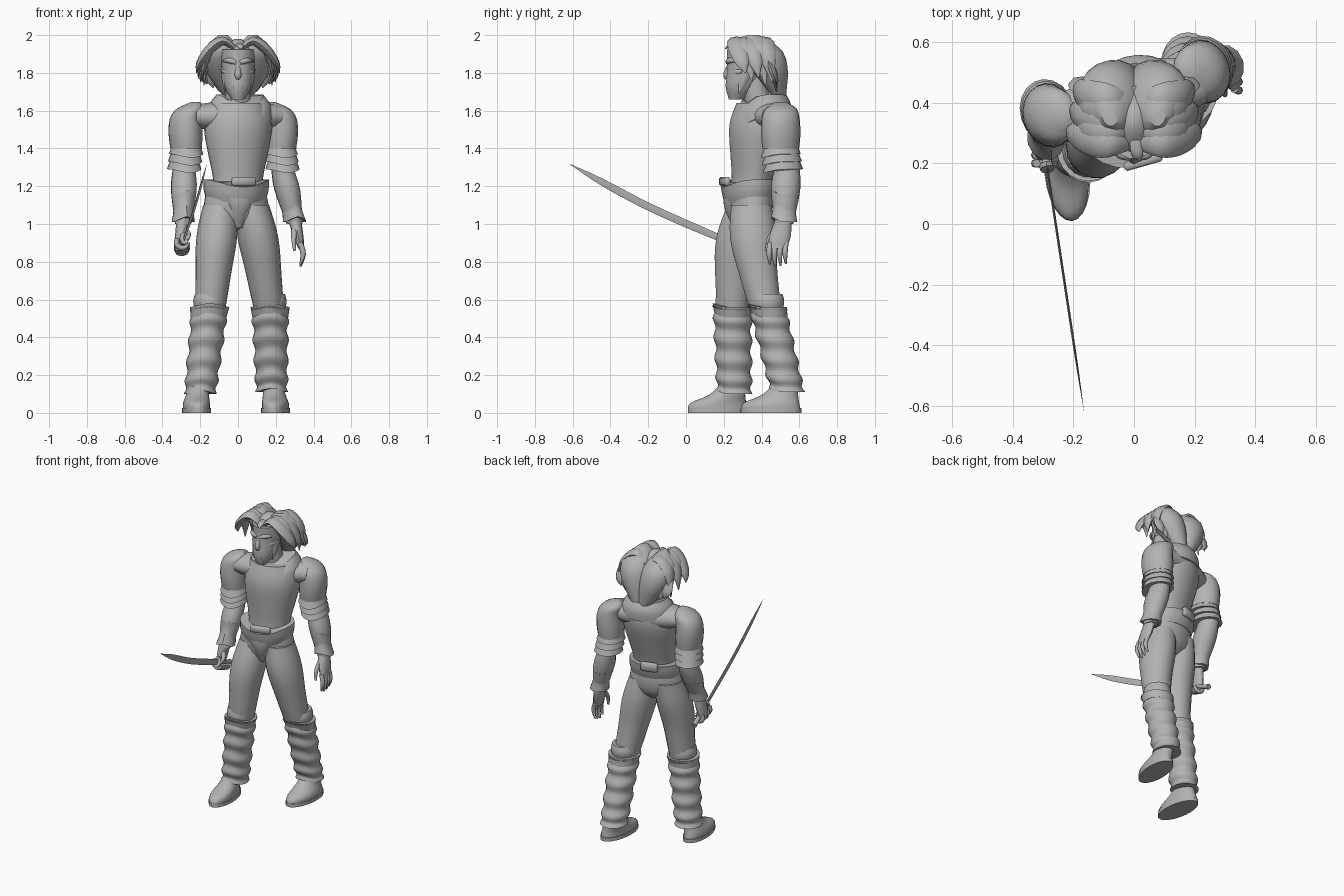
import bpy, bmesh, math
from math import sin, cos, pi
from mathutils import Vector, Matrix

old = bpy.data.objects.get("Cube")
if old:
    bpy.data.objects.remove(old, do_unlink=True)

grey = bpy.data.materials.new("plain grey")
grey.use_nodes = True
grey.diffuse_color = (0.45, 0.45, 0.45, 1)
grey.node_tree.nodes["Principled BSDF"].inputs["Base Color"].default_value = grey.diffuse_color

# The upper body is turned, right shoulder leading
TWIST = math.radians(16)
SIDEWAYS = Vector((cos(TWIST), sin(TWIST), 0))
X_AXIS, Y_AXIS, Z_AXIS = Matrix.Identity(3)


def finish(name, bm, sharp):
    bmesh.ops.recalc_face_normals(bm, faces=bm.faces)
    for face in bm.faces:
        face.smooth = True
    for edge in bm.edges:
        edge.smooth = edge.calc_face_angle(0) < sharp
    mesh = bpy.data.meshes.new(name)
    bm.to_mesh(mesh)
    bm.free()
    mesh.materials.append(grey)
    bpy.context.collection.objects.link(bpy.data.objects.new(name, mesh))


def along(values, t):
    """Smooth value at t through evenly spaced numbers or vectors."""
    last = len(values) - 1
    i = min(int(t * last), last - 1)
    f = t * last - i
    a, b, c, d = (values[max(0, min(last, i + j))] for j in (-1, 0, 1, 2))
    return b + (c - a + (2 * a - 5 * b + 4 * c - d + (3 * (b - c) + d - a) * f) * f) * f * 0.5


def sweep(name, path, widths, ratio=(1, 1), across=None, yaw=0.0, sides=18, steps=12, dip=0.0, sharp=0.8):
    """Rings along a path: level ones turned by yaw, or ones square to it with their width across."""
    path = [Vector(p) for p in path]
    spots = [along(path, i / steps) for i in range(steps + 1)]
    bm = bmesh.new()
    loops = []
    for i, spot in enumerate(spots):
        wide = Vector((cos(yaw), sin(yaw), 0))
        deep = Vector((-sin(yaw), cos(yaw), 0))
        if across:
            ahead = (spots[min(i + 1, steps)] - spots[max(i - 1, 0)]).normalized()
            wide = (across - ahead * across.dot(ahead)).normalized()
            deep = ahead.cross(wide)
        w = along(widths, i / steps)
        d = w * along(ratio, i / steps)
        loop = []
        for j in range(sides):
            c, s = cos(2 * pi * j / sides), sin(2 * pi * j / sides)
            drop = Z_AXIS * dip * max(0, -s) ** 3
            loop.append(bm.verts.new(spot + wide * w * c + deep * d * s - drop))
        loops.append(loop)
    for low, high in zip(loops, loops[1:]):
        for j in range(sides):
            k = (j + 1) % sides
            bm.faces.new((low[j], low[k], high[k], high[j]))
    bm.faces.new(loops[0])
    bm.faces.new(loops[-1])
    finish(name, bm, sharp)


def box(name, at, size, yaw=0.0):
    bm = bmesh.new()
    place = Matrix.Translation(at) @ Matrix.Rotation(yaw, 4, "Z") @ Matrix.Diagonal((*size, 1))
    bmesh.ops.create_cube(bm, size=1, matrix=place)
    bmesh.ops.bevel(bm, geom=bm.edges[:], offset=min(size) / 4, segments=1, affect="EDGES")
    finish(name, bm, 0.8)


# Torso, shoulder yoke, collar and neck
sweep("vest", [(0, .33, 1.1), (0, .365, 1.37), (0, .4, 1.64)], (.14, .132, .16, .182, .15),
      ratio=(.75, .8, .88), yaw=TWIST, sides=28, steps=16)
yoke = Vector((-.01, .41, 1.57))
sweep("yoke", [yoke - SIDEWAYS * .24, yoke, yoke + SIDEWAYS * .24], (.06, .085, .06), ratio=(1.3, 1.5, 1.3), across=Z_AXIS)
sweep("collar", [(.01, .4, 1.57), (.01, .405, 1.685)], (.18, .165, .125), ratio=(.85, 1), yaw=TWIST, sides=24, dip=.09)
sweep("collar_lining", [(.01, .405, 1.685), (.01, .4, 1.63)], (.125, .08), yaw=TWIST, sides=24, dip=.09)
sweep("neck", [(0, .4, 1.56), (0, .35, 1.8)], (.075, .06))

# Hips, belt, buckles and front flap
waist = Vector((-.01, .335, 1.2))
sweep("hips", [waist - Z_AXIS * .23, waist], (.08, .155, .175, .165, .15), ratio=(.6, .75), yaw=TWIST, sides=24)
sweep("belt", [waist - Z_AXIS * .06, waist + Z_AXIS * .035], (.165, .175, .175), ratio=(.75, .85),
      yaw=TWIST, sides=24, dip=.04, sharp=.5)
sweep("belt_lining", [waist + Z_AXIS * .035, waist], (.175, .13), ratio=(.85, .8), yaw=TWIST, sides=24, dip=.04)
box("front_buckle", (.03, .205, 1.225), (.13, .03, .045), TWIST)
box("back_buckle", (-.05, .475, 1.23), (.11, .03, .06), TWIST)
sweep("front_flap", [(.015, .235, 1.17), (.01, .24, 1.09), (0, .27, .98)], (.09, .06, .025), ratio=(.35, .8), yaw=TWIST)


# Legs with rippled leg warmers and boots
def leg(label, side, knee, ankle):
    knee, ankle = Vector(knee), Vector(ankle)
    hip = Vector((side * .085 - .01, .335 + side * .01, 1.1))
    middle = hip.lerp(knee, .5) - Y_AXIS * .02
    sweep(label + "_thigh", [hip, middle, knee - Z_AXIS * .05], (.09, .108, .092, .075), ratio=(1.2, 1.05))
    sweep(label + "_knee_band", [knee + Z_AXIS * .08, knee], (.078, .087, .08), ratio=(1.05, 1.05))
    rings = 40
    ripples = [(.1 - .015 * i / rings) * (.96 + .07 * cos(10 * pi * i / rings)) for i in range(rings + 1)]
    sweep(label + "_leg_warmer", [knee, ankle], ripples, ratio=(1.05, 1.1), sides=20, steps=rings, dip=-.02)
    cuff = knee + Z_AXIS * .01
    sweep(label + "_warmer_cuff", [cuff, cuff.lerp(ankle, .12)], (.104, .095), sides=20, steps=3, dip=-.02)
    foot = Vector((ankle.x + side * .02, ankle.y - .085, 0))
    heel = Vector((-side * .01, .08, .16))
    turn = -side * .1
    sweep(label + "_boot", [foot, foot + Z_AXIS * .05, foot + heel * .6, foot + heel], (.07, .07, .06, .05),
          ratio=(2.25, 2.15, 1.6, 1.2), yaw=turn, sides=24)
    sweep(label + "_sole", [foot, foot + Z_AXIS * .025], (.075, .075), ratio=(2.15, 2.15), yaw=turn, sides=24, steps=1)


leg("right", -1, (-.15, .245, .55), (-.2, .255, .1))
leg("left", 1, (.17, .43, .55), (.178, .535, .11))


# Arms: domed pad, overlapping bands, sleeve and flared cuff
def arm(label, side, wrist):
    wrist = Vector(wrist)
    pad = Vector((-.025, .43, 1.4)) + SIDEWAYS * side * .26
    elbow = pad + Vector((side * .01, .03, -.1))
    sweep(label + "_shoulder_pad", [pad + Vector((-side * .05, 0, .245)), pad + Z_AXIS * .16, pad],
          (.025, .07, .084, .088, .082), ratio=(1.2, 1.2), yaw=TWIST)
    for i in range(3):
        top = pad + Vector((side * .005 * i, .006 * i, .03 - .04 * i))
        sweep(label + "_arm_band", [top, top - Z_AXIS * .06], (.07, .09), ratio=(1.2, 1.2),
              yaw=TWIST, steps=2, dip=.02, sharp=.5)
    sweep(label + "_sleeve", [pad, elbow, elbow.lerp(wrist, .4), wrist], (.065, .06, .068, .042),
          ratio=(1.15, 1.15), yaw=TWIST, sides=14)
    sweep(label + "_cuff", [elbow.lerp(wrist, .5), wrist + Z_AXIS * .01], (.066, .054, .062),
          ratio=(1.15, 1.15), yaw=TWIST, sides=12, dip=-.03)


arm("right", -1, (-.29, .28, 1))
arm("left", 1, (.3, .52, 1))

# Open left hand
sweep("left_palm", [(.3, .515, 1.02), (.335, .485, .87)], (.035, .028, .016), ratio=(1.2, 2.8), sides=12)
for i in range(4):
    base = Vector((.33, .445 + i * .028, .9))
    length = .13 - .012 * abs(i - 1.3)
    sweep("left_finger", [base, base + Vector((.015, -.005, -length / 2)), base - Z_AXIS * length],
          (.014, .014, .005), across=Y_AXIS, sides=8, steps=6)
sweep("left_thumb", [(.3, .475, .97), (.295, .44, .92), (.3, .425, .86)], (.018, .008), across=X_AXIS, sides=8)

# Right fist curled round the grip
sweep("right_palm", [(-.29, .275, 1.03), (-.315, .25, .86)], (.035, .03, .02), ratio=(1.2, 2), sides=12)
for i in range(4):
    centre = Vector((-.295, .2 + i * .027, .905 - i * .01))
    curl = [centre + Vector((cos(a), 0, sin(a))) * .032 for a in (pi * (.8 + .3 * k) for k in range(5))]
    sweep("right_finger", curl, (.014, .014, .01), across=Y_AXIS, sides=8)
sweep("right_thumb", [(-.29, .25, .97), (-.262, .215, .945), (-.27, .185, .915)], (.018, .009), across=Z_AXIS, sides=8)

# Curved sword
guard, tip = Vector((-.285, .18, .925)), Vector((-.165, -.615, 1.317))
belly = guard.lerp(tip, .5) - Z_AXIS * .02
pommel = guard + Vector((-.03, .18, -.075))
sweep("sword_blade", [guard, belly, tip], (.018, .02, .02, .018, .001), ratio=(.2, .2), across=Z_AXIS, sides=4, steps=20)
sweep("sword_grip", [guard, pommel], (.014, .013, .018), across=Z_AXIS, sides=8)
sweep("sword_guard", [guard, guard.lerp(pommel, .08)], (.035, .035), ratio=(.7, .7), across=Z_AXIS, sides=8, steps=1)

# Head and face
sweep("head", [(0, .265, 1.66), (0, .32, 1.82), (0, .34, 1.98)], (.035, .072, .085, .085, .02), ratio=(1.1, 1.35))
sweep("nose", [(0, .232, 1.85), (0, .215, 1.79), (0, .23, 1.77)], (.01, .018, .014), across=X_AXIS, sides=8)
for height in (1.72, 1.737):
    box("lip", (0, .227, height), (.055, .026, .012))
box("chin", (0, .24, 1.685), (.05, .03, .03))
sweep("headband", [(0, .335, 1.88), (0, .335, 1.925)], (.091, .091), ratio=(1.33, 1.33), steps=1)
for side in (-1, 1):
    sweep("brow", [(side * .01, .222, 1.855), (side * .045, .23, 1.865), (side * .075, .262, 1.865)],
          (.013, .015, .008), across=Z_AXIS, sides=8)
    sweep("cheek", [(side * .04, .245, 1.8), (side * .08, .3, 1.81)], (.012, .018, .01), across=Z_AXIS, sides=8)
    sweep("sideburn", [(side * .08, .325, 1.82), (side * .068, .28, 1.69)], (.03, .022, .002),
          ratio=(.4, .5), across=Y_AXIS, sides=8)


# Parted hair: a full lobe per side, edged with broad pointed locks
def lock(name, path, width, across):
    sweep(name, path, (width / 2, width, width * .8, width / 20), ratio=(.45, .5), across=across, sides=8)


for side in (-1, 1):
    sweep("hair_lobe", [(side * .005, .515, 1.6), (side * .07, .45, 1.8), (side * .08, .355, 2)],
          (.006, .05, .095, .1, .025), ratio=(.8, .95, 1.35), yaw=-side * .3, sides=18)
    for i in range(5):
        y, back = .27 + .035 * i, i / 4
        reach = .22 - .025 * (i % 2) - .02 * back
        lock("side_lock", [(side * .02, y, 1.93), (side * .08, y, 1.97), (side * .15, y + .01, 1.925),
                           (side * (reach - .015), y + .03, 1.85),
                           (side * reach, y + .045, 1.8 - .05 * back - .03 * (i % 2))], .055, Y_AXIS)
    for i in range(3):
        x = side * (.09 + .03 * i)
        lock("back_lock", [(x, .42, 1.9), (x * 1.15, .46, 1.8), (x * 1.1, .48, 1.7 + .02 * i)], .045, X_AXIS)
lock("forelock", [(0, .3, 1.95), (.01, .235, 1.945), (.02, .205, 1.925)], .02, X_AXIS)
